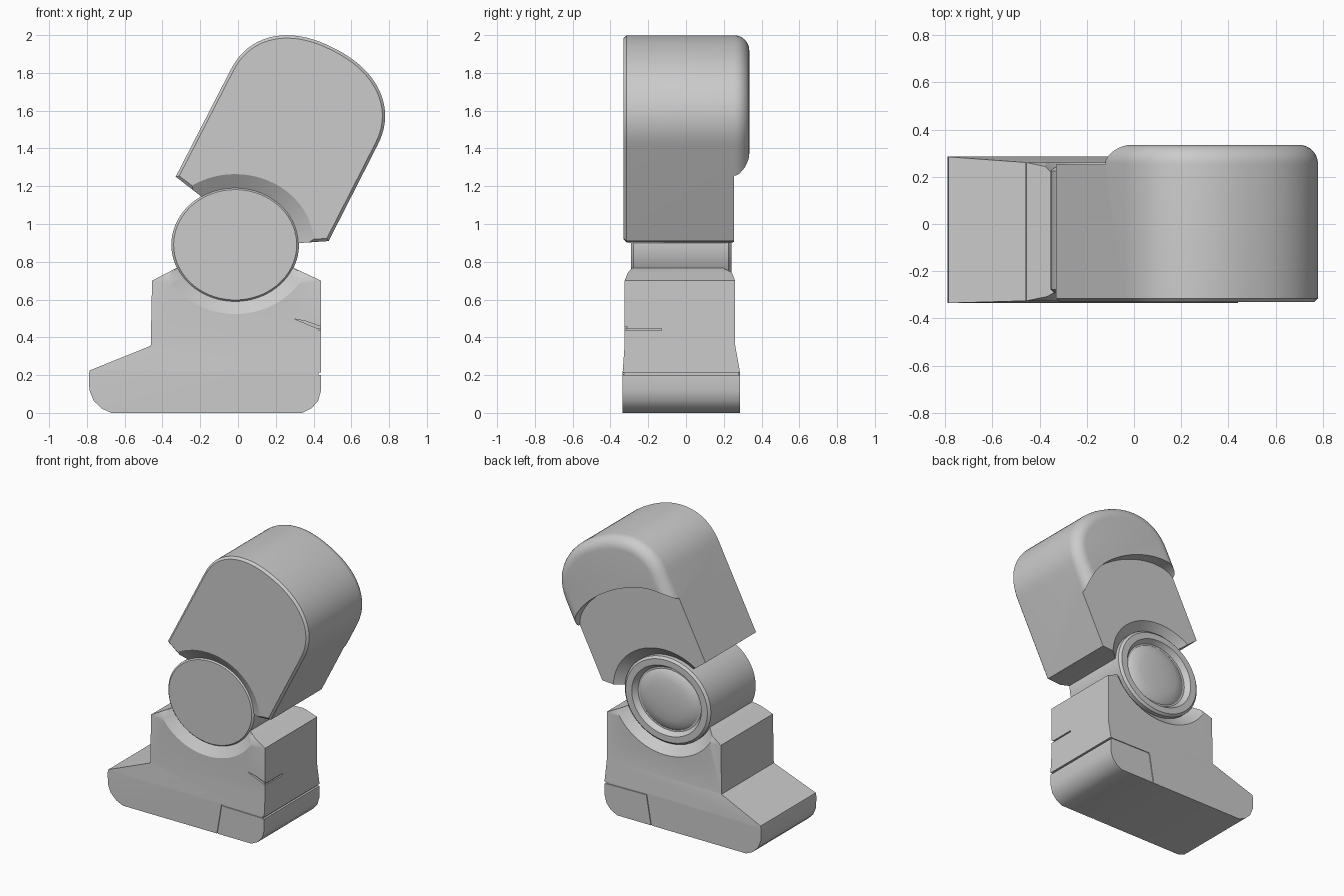
import bpy, bmesh
from math import sin, cos, pi, radians
from mathutils import Vector

if "Cube" in bpy.data.objects:
    bpy.data.objects.remove(bpy.data.objects["Cube"])

CX, CZ = -0.015, 0.89          # ankle centre
O = Vector((0.075, 1.08))      # leg base centre
U, V = Vector((0.89, -0.456)), Vector((0.456, 0.89))


def loft(name, rings):
    """rings: list of (y, [(x, z), ...]) joined along y and capped."""
    bm = bmesh.new()
    rows = [[bm.verts.new((p[0], y, p[1])) for p in pts] for y, pts in rings]
    n = len(rows[0])
    for a, b in zip(rows, rows[1:]):
        for i in range(n):
            j = (i + 1) % n
            bm.faces.new((a[i], a[j], b[j], b[i]))
    bm.faces.new(rows[0])
    bm.faces.new(rows[-1])
    bmesh.ops.recalc_face_normals(bm, faces=bm.faces)
    me = bpy.data.meshes.new(name)
    bm.to_mesh(me)
    bm.free()
    ob = bpy.data.objects.new(name, me)
    bpy.context.collection.objects.link(ob)
    return ob


def inset(pts, d):
    """Mitred inset of a counter-clockwise outline."""
    pts = [Vector(p) for p in pts]
    out = []
    for i, p in enumerate(pts):
        e1 = (p - pts[i - 1]).normalized()
        e2 = (pts[(i + 1) % len(pts)] - p).normalized()
        n1, n2 = Vector((-e1.y, e1.x)), Vector((-e2.y, e2.x))
        out.append(p + (n1 + n2) * d / (1 + n1.dot(n2)))
    return out


def ellipse(r, n=72):
    return [(CX + 1.115 * r * cos(2 * pi * i / n), CZ + r * sin(2 * pi * i / n))
            for i in range(n)]


def cut(ob, cutter):
    m = ob.modifiers.new("cut", 'BOOLEAN')
    m.operation, m.solver, m.object = 'DIFFERENCE', 'EXACT', cutter
    cutter.hide_render = True
    bpy.context.view_layer.objects.active = ob
    bpy.ops.object.modifier_apply(modifier=m.name)
    bpy.data.objects.remove(cutter)


def smooth(ob):
    bpy.ops.object.select_all(action='DESELECT')
    ob.select_set(True)
    bpy.context.view_layer.objects.active = ob
    bpy.ops.object.shade_smooth_by_angle(angle=radians(30))


def socket():
    """Oval hole with flared ends."""
    return loft("socket_cutter", [(y, ellipse(r)) for y, r in
                ((-0.37, 0.435), (-0.28, 0.298), (0.19, 0.298), (0.32, 0.44))])


# Ankle joint: disc with a rim, groove and dome on the back
ankle = loft("ankle_joint", [(y, ellipse(r)) for y, r in (
    (-0.29, 0.292), (-0.278, 0.303), (0.225, 0.303), (0.24, 0.288),
    (0.24, 0.245), (0.205, 0.222), (0.205, 0.21), (0.22, 0.19),
    (0.231, 0.14), (0.238, 0.08), (0.24, 0.02))])
smooth(ankle)

# Leg: arched block, wide rounding on the back rim
arch = [(0.437 * (1 if cos(t) > 0 else -1) * abs(cos(t)) ** 0.9,
         0.6 + 0.355 * sin(t) ** 0.9) for t in [pi * i / 40 for i in range(1, 40)]]
local = [(-0.438, -0.033), (-0.24, -0.07), (0.30, -0.05), (0.438, 0.033),
         (0.437, 0.6)] + arch + [(-0.437, 0.6)]
outline = [O + U * u + V * v for u, v in local]
rings = [(-0.33, inset(outline, 0.015)), (-0.315, outline)]
rings += [(0.255 + 0.08 * sin(a), inset(outline, 0.08 * (1 - cos(a))))
          for a in [pi / 2 * i / 8 for i in range(9)]]
leg = loft("leg", rings)

# Recessed calf panel below a curved step
panel = [(-0.6, -0.3), (0.6, -0.3), (0.6, 0.38)]
panel += [(0.445 * cos(pi * i / 32), 0.38 + 0.22 * sin(pi * i / 32)) for i in range(33)]
panel += [(-0.6, 0.38)]
panel = [O + U * u + V * v for u, v in panel]
cut(leg, loft("panel_cutter", [(0.253, panel), (0.5, panel)]))
cut(leg, socket())
smooth(leg)

# Foot: side profile, narrowed toward the ankle
profile = [(-0.67, 0), (0.34, 0), (0.39, 0.025), (0.425, 0.065), (0.44, 0.12),
           (0.44, 0.70), (0.29, 0.77), (-0.32, 0.77), (-0.455, 0.70),
           (-0.462, 0.355), (-0.755, 0.237), (-0.785, 0.225), (-0.79, 0.20),
           (-0.787, 0.12), (-0.765, 0.065), (-0.72, 0.022)]
foot = loft("foot", [(-0.335, profile), (0.285, profile)])
bm = bmesh.new()
bm.from_mesh(foot.data)
for z in (0.22, 0.36, 0.70, 0.745):
    bmesh.ops.bisect_plane(bm, geom=bm.verts[:] + bm.edges[:] + bm.faces[:],
                           plane_co=(0, 0, z), plane_no=(0, 0, 1))
for v in bm.verts:
    t = min(max((v.co.z - 0.22) / 0.14, 0), 1)
    k = 0.045 if v.co.z > 0.76 else 0.018 if v.co.z > 0.74 else 0
    v.co.y = 0.285 - 0.025 * t - k if v.co.y > 0 else -0.335 + 0.01 * t + k
bm.to_mesh(foot.data)
bm.free()
cut(foot, socket())

# Heel seam: thin grooves on both sides and across the back
def bar(pts, y0, y1):
    cut(foot, loft("seam_cutter", [(y0, pts), (y1, pts)]))


for y0, y1 in ((-0.4, -0.329), (0.279, 0.35)):
    bar([(0.06, -0.05), (0.068, -0.05), (0.112, 0.207), (0.5, 0.201),
         (0.5, 0.211), (0.105, 0.216)], y0, y1)
bar([(0.425, 0.2), (0.5, 0.2), (0.5, 0.214), (0.425, 0.214)], -0.4, 0.35)

# Small crease above the heel
bar([(0.30, 0.497), (0.5, 0.415), (0.5, 0.435), (0.36, 0.485)], -0.4, -0.312)
bar([(0.43, 0.437), (0.5, 0.437), (0.5, 0.447), (0.43, 0.447)], -0.4, -0.13)
smooth(foot)
